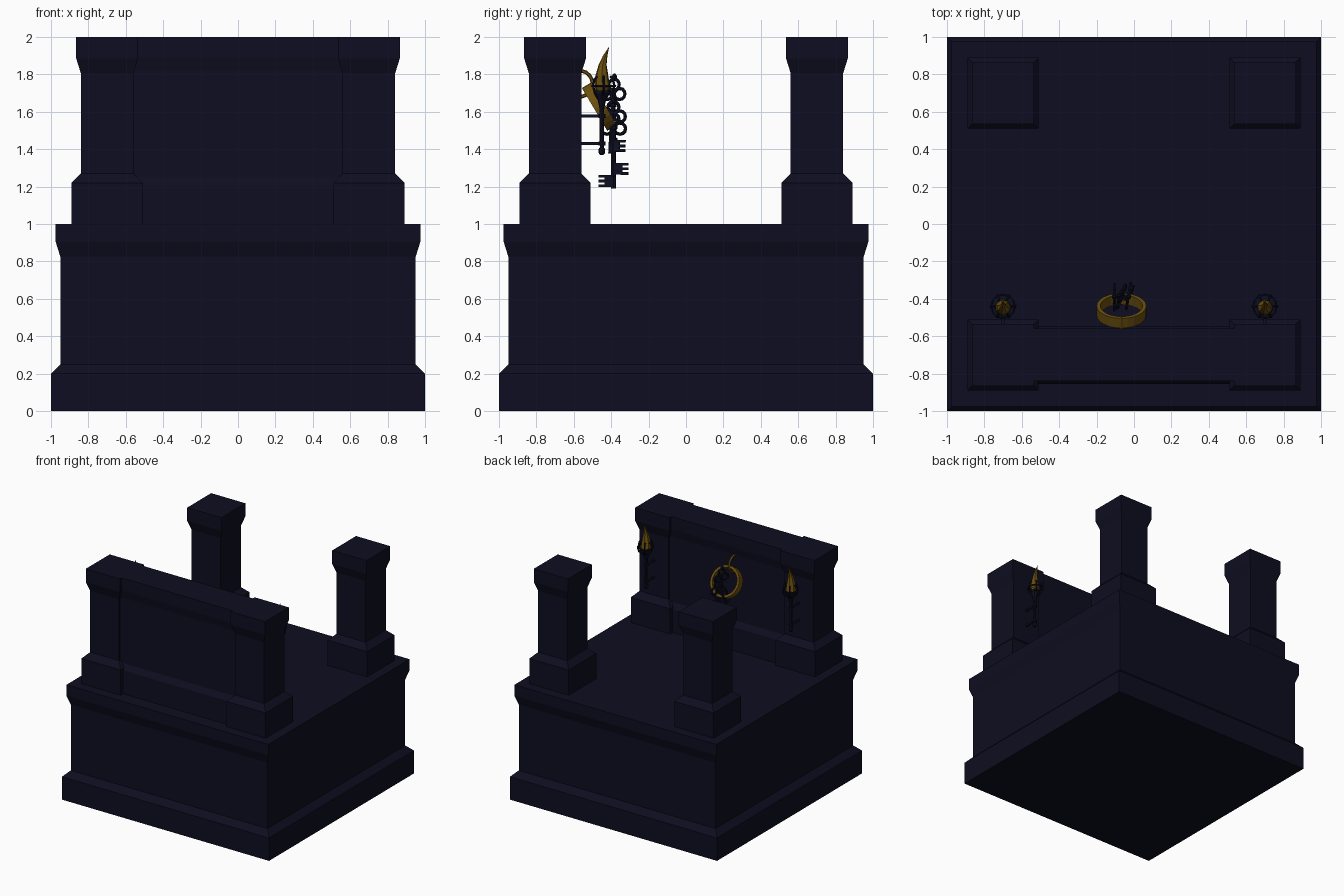
import bpy, bmesh, math
from mathutils import Vector, Matrix

if "Cube" in bpy.data.objects:
    bpy.data.objects.remove(bpy.data.objects["Cube"])


def material(name, rgb):
    m = bpy.data.materials.new(name)
    m.diffuse_color = (*rgb, 1)
    m.use_nodes = True
    m.node_tree.nodes["Principled BSDF"].inputs["Base Color"].default_value = m.diffuse_color
    return m


STONE = material("dark navy stone", (0.0042, 0.0042, 0.0150))
GOLD = material("old gold", (0.150, 0.080, 0.0045))


def finish(name, bm, mat, smooth=False):
    bmesh.ops.recalc_face_normals(bm, faces=bm.faces)
    me = bpy.data.meshes.new(name)
    bm.to_mesh(me)
    bm.free()
    me.materials.append(mat)
    for p in me.polygons:
        p.use_smooth = smooth
    ob = bpy.data.objects.new(name, me)
    bpy.context.collection.objects.link(ob)
    return ob


def skin(bm, rings, closed=False):
    """Bridge equal vertex loops; cap the ends unless closed."""
    loops = [[bm.verts.new(v) for v in r] for r in rings]
    n = len(loops[0])
    pairs = list(zip(loops, loops[1:]))
    if closed:
        pairs.append((loops[-1], loops[0]))
    for a, b in pairs:
        for i in range(n):
            j = (i + 1) % n
            bm.faces.new((a[i], a[j], b[j], b[i]))
    if not closed:
        bm.faces.new(loops[0][::-1])
        bm.faces.new(loops[-1])


def moulded_block(name, cx, cy, profile, half_x=None):
    """Rectangular block whose half width follows a (half, z) profile."""
    bm = bmesh.new()
    rings = []
    for h, z in profile:
        w = half_x or h
        rings.append([(cx + sx * w, cy + sy * h, z)
                      for sx, sy in ((-1, -1), (1, -1), (1, 1), (-1, 1))])
    skin(bm, rings)
    return finish(name, bm, STONE)


def box(bm, c, size):
    bmesh.ops.create_cube(bm, size=1, matrix=Matrix.Translation(c) @ Matrix.Diagonal((*size, 1)))


def turned(bm, points, sides=8):
    """Stack of regular rings from (x, y, z, radius)."""
    skin(bm, [[(x + r * math.cos(math.tau * i / sides), y + r * math.sin(math.tau * i / sides), z)
               for i in range(sides)] for x, y, z, r in points])


def tube(bm, path, r, sides=6, closed=False):
    """Round rod along a planar path."""
    pts = [Vector(p) for p in path]
    n = len(pts)
    normal = Vector((0, 0, 0))
    for i in range(1, n - 1):
        normal += (pts[i] - pts[0]).cross(pts[i + 1] - pts[0])
    normal = normal.normalized() if normal.length > 1e-9 else (pts[1] - pts[0]).orthogonal().normalized()
    rings = []
    for i, p in enumerate(pts):
        a = pts[i - 1] if (closed or i) else p
        b = pts[(i + 1) % n] if (closed or i < n - 1) else p
        side = (b - a).normalized().cross(normal)
        rings.append([p + r * (math.cos(math.tau * k / sides) * side + math.sin(math.tau * k / sides) * normal)
                      for k in range(sides)])
    skin(bm, rings, closed)


def circle(c, u, v, r, n):
    c, u, v = Vector(c), Vector(u), Vector(v)
    return [c + r * (math.cos(math.tau * i / n) * u + math.sin(math.tau * i / n) * v) for i in range(n)]


# Plinth, four posts and the front wall
moulded_block("plinth", 0, 0, [(1, 0), (1, .2), (.95, .25), (.95, .825), (.975, .905), (.975, 1)])
for sx, side in ((-1, "left"), (1, "right")):
    for sy, end in ((-1, "front"), (1, "back")):
        moulded_block(f"{end}_{side}_post", .7 * sx, .7 * sy,
                      [(.19, 1), (.19, 1.22), (.14, 1.27), (.14, 1.805), (.165, 1.885), (.165, 2)])
moulded_block("wall", 0, -.7, [(.155, 1), (.155, 1.205), (.125, 1.25), (.125, 1.82), (.14, 1.89), (.14, 2)], .6)

# Wall torches on the inner faces of the front posts
TY = -.45
for sx, side in ((-1, "left"), (1, "right")):
    tx = .7 * sx
    bm = bmesh.new()
    turned(bm, [(tx, TY, z, r) for z, r in ((1.37, .010), (1.38, .017), (1.40, .017), (1.41, .011),
                                            (1.62, .013), (1.66, .022), (1.70, .045), (1.715, .045))])
    for z in (1.43, 1.577):
        box(bm, (tx, (TY - .57) / 2, z), (.016, .57 + TY, .016))
        turned(bm, [(tx, TY, z - .011, .019), (tx, TY, z + .011, .019)])
    finish(f"{side}_torch_handle", bm, STONE)
    bm = bmesh.new()
    for k in range(6):
        a = math.tau * k / 6
        tube(bm, [(tx + r * math.cos(a), TY + .01 + r * math.sin(a), z)
                  for r, z in ((.035, 1.69), (.058, 1.71), (.066, 1.74), (.058, 1.77), (.042, 1.79))], .007, 5)
    tube(bm, circle((tx, TY + .01, 1.738), (1, 0, 0), (0, 1, 0), .062, 12), .006, 5, True)
    finish(f"{side}_torch_basket", bm, STONE)
    bm = bmesh.new()
    turned(bm, [(tx, TY, 1.69, .02), (tx, TY + .004, 1.73, .042), (tx, TY, 1.79, .036), (tx, TY + .004, 1.85, .022),
                (tx, TY + .018, 1.90, .012), (tx, TY + .038, 1.946, .001)], 7)
    finish(f"{side}_torch_flame", bm, GOLD)

# Tilted flat hoop hung from a small ring set in the wall
HX = -.067
bm = bmesh.new()
down = Vector((0, .51, -.86))
axis = Vector((0, .86, .51))
centre = Vector((HX, -.463, 1.628))
rings = []
for i in range(24):
    a = math.tau * i / 24
    d = math.cos(a) * Vector((1, 0, 0)) + math.sin(a) * down
    rings.append([centre + d * r + axis * w for r, w in ((.133, -.03), (.133, .03), (.113, .03), (.113, -.03))])
skin(bm, rings, True)
finish("key_hoop", bm, GOLD)
bm = bmesh.new()
tube(bm, circle((HX, -.57, 1.75), (0, 1, 0), (0, 0, 1), .07, 18), .01, 6, True)
finish("wall_ring", bm, GOLD)

# Three keys hanging from the hoop
for n, (kx, bottom, turn, tilt) in enumerate(((-.105, 1.19, -90, 0), (-.03, 1.255, 80, 0), (-.067, 1.375, 70, -8))):
    bm = bmesh.new()
    turned(bm, [(0, 0, z, r) for z, r in ((-.31, .014), (-.06, .014), (-.058, .021),
                                          (-.04, .021), (-.038, .013), (-.02, .013))], 8)
    turned(bm, [(0, 0, -.085, .019), (0, 0, -.075, .019)], 8)
    for cx, cz in ((-.035, .01), (.035, .01), (0, .06)):
        tube(bm, circle((cx, 0, cz), (1, 0, 0), (0, 0, 1), .03, 12), .009, 6, True)
    turned(bm, [(0, 0, .085, .012), (0, 0, .105, .016), (0, 0, .12, .006)], 6)
    # toothed bit
    box(bm, (.028, 0, -.27), (.04, .014, .062))
    for z in (-.295, -.27, -.245):
        box(bm, (.06, 0, z), (.04, .014, .014))
    ob = finish(f"key_{n + 1}", bm, STONE)
    ob.location = (kx, -.388, bottom + .31)
    ob.rotation_euler = (math.radians(tilt), 0, math.radians(turn))
